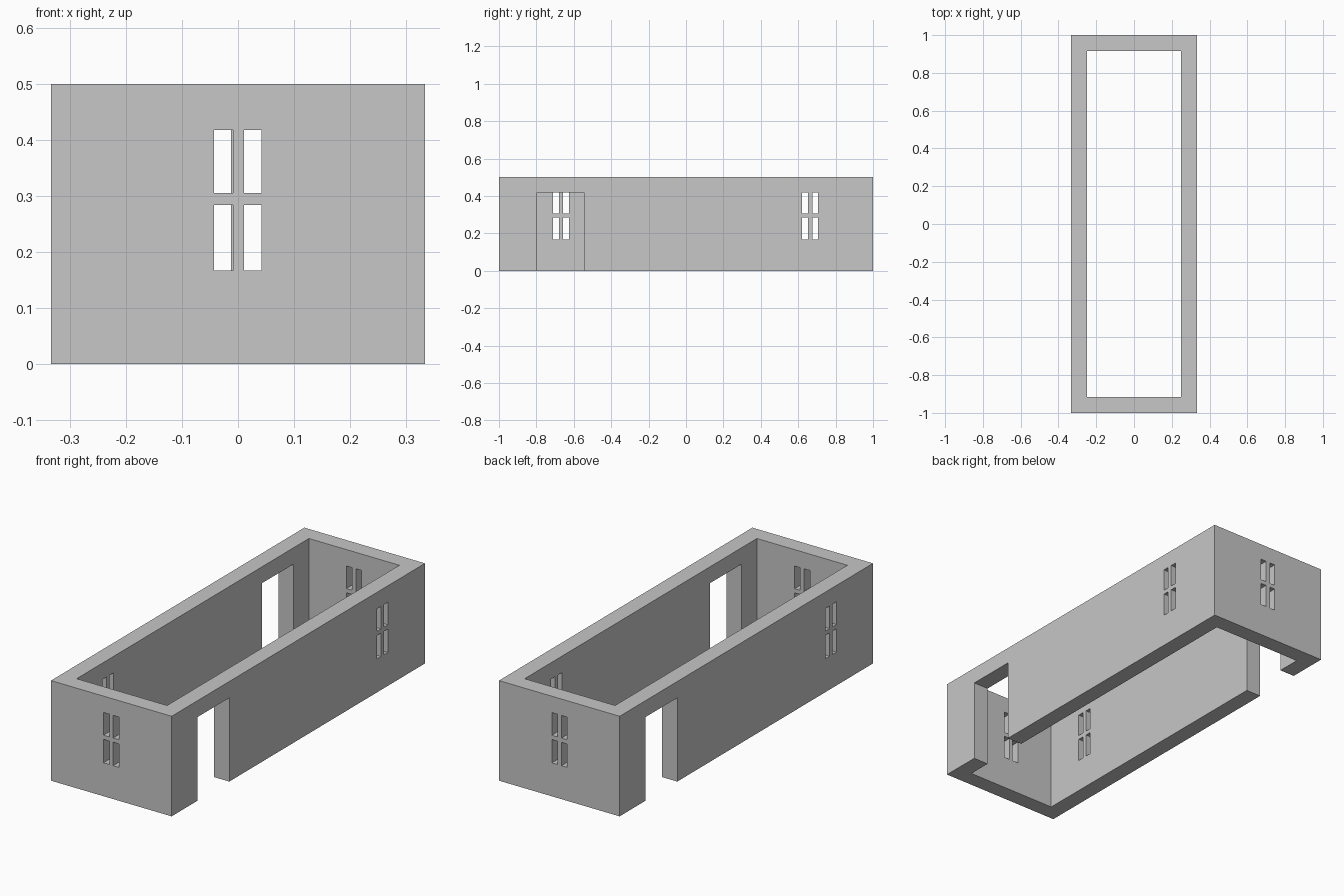
import bpy, bmesh
from mathutils import Matrix, Vector

if "Cube" in bpy.data.objects:
    bpy.data.objects.remove(bpy.data.objects["Cube"])

T = 1 / 12            # wall thickness
HX, HY, H = 1 / 3, 1.0, 0.5
PAD = 0.01            # cutter overshoot

grey = bpy.data.materials.new("light_grey_wall")
grey.diffuse_color = (0.57, 0.57, 0.57, 1)
grey.use_nodes = True
grey.node_tree.nodes["Principled BSDF"].inputs["Base Color"].default_value = grey.diffuse_color


def make_boxes(name, boxes):
    """One object holding several boxes, each given as (min corner, max corner)."""
    bm = bmesh.new()
    for lo, hi in boxes:
        lo, hi = Vector(lo), Vector(hi)
        mat = Matrix.Translation((lo + hi) / 2) @ Matrix.Diagonal((*(hi - lo), 1))
        bmesh.ops.create_cube(bm, size=1, matrix=mat)
    mesh = bpy.data.meshes.new(name)
    bm.to_mesh(mesh)
    bm.free()
    mesh.materials.append(grey)
    ob = bpy.data.objects.new(name, mesh)
    bpy.context.collection.objects.link(ob)
    return ob


def cut(target, cutter):
    mod = target.modifiers.new("cut", 'BOOLEAN')
    mod.operation = 'DIFFERENCE'
    mod.solver = 'EXACT'
    mod.object = cutter


# Window panes: two rows of two, with a cross of glazing bars between
ROWS = [(0.167, 0.284), (0.305, 0.418)]


def end_window(side, columns):
    a, b = sorted((side * (HY - T - PAD), side * (HY + PAD)))
    return [((x0, a, z0), (x1, b, z1)) for x0, x1 in columns for z0, z1 in ROWS]


def side_opening(side, columns, rows):
    a, b = sorted((side * (HX - T - PAD), side * (HX + PAD)))
    return [((a, y0, z0), (b, y1, z1)) for y0, y1 in columns for z0, z1 in rows]


openings = end_window(-1, [(-0.043, -0.009), (0.0107, 0.0415)])
openings += end_window(1, [(-0.043, -0.0125), (0.0107, 0.0415)])
openings += side_opening(1, [(0.621, 0.653), (0.675, 0.707)], ROWS)
openings += side_opening(-1, [(-0.711, -0.679), (-0.657, -0.626)], ROWS)

# Doorways at opposite corners of the long walls
DOOR = [(-PAD, 0.418)]
openings += side_opening(1, [(-0.796, -0.545)], DOOR)
openings += side_opening(-1, [(0.545, 0.796)], DOOR)

# Walls, hollowed and then pierced
walls = make_boxes("walls", [((-HX, -HY, 0), (HX, HY, H))])
room = make_boxes("room_cutter", [((T - HX, T - HY, -0.1), (HX - T, HY - T, H + 0.1))])
holes = make_boxes("opening_cutter", openings)
cut(walls, room)
cut(walls, holes)

# Bake the cuts and drop the cutters
bpy.context.view_layer.update()
deps = bpy.context.evaluated_depsgraph_get()
baked = bpy.data.meshes.new_from_object(walls.evaluated_get(deps))
walls.modifiers.clear()
walls.data = baked
baked.materials.clear()
baked.materials.append(grey)
for p in baked.polygons:
    p.material_index = 0
    p.use_smooth = False
for ob in (room, holes):
    bpy.data.objects.remove(ob)
